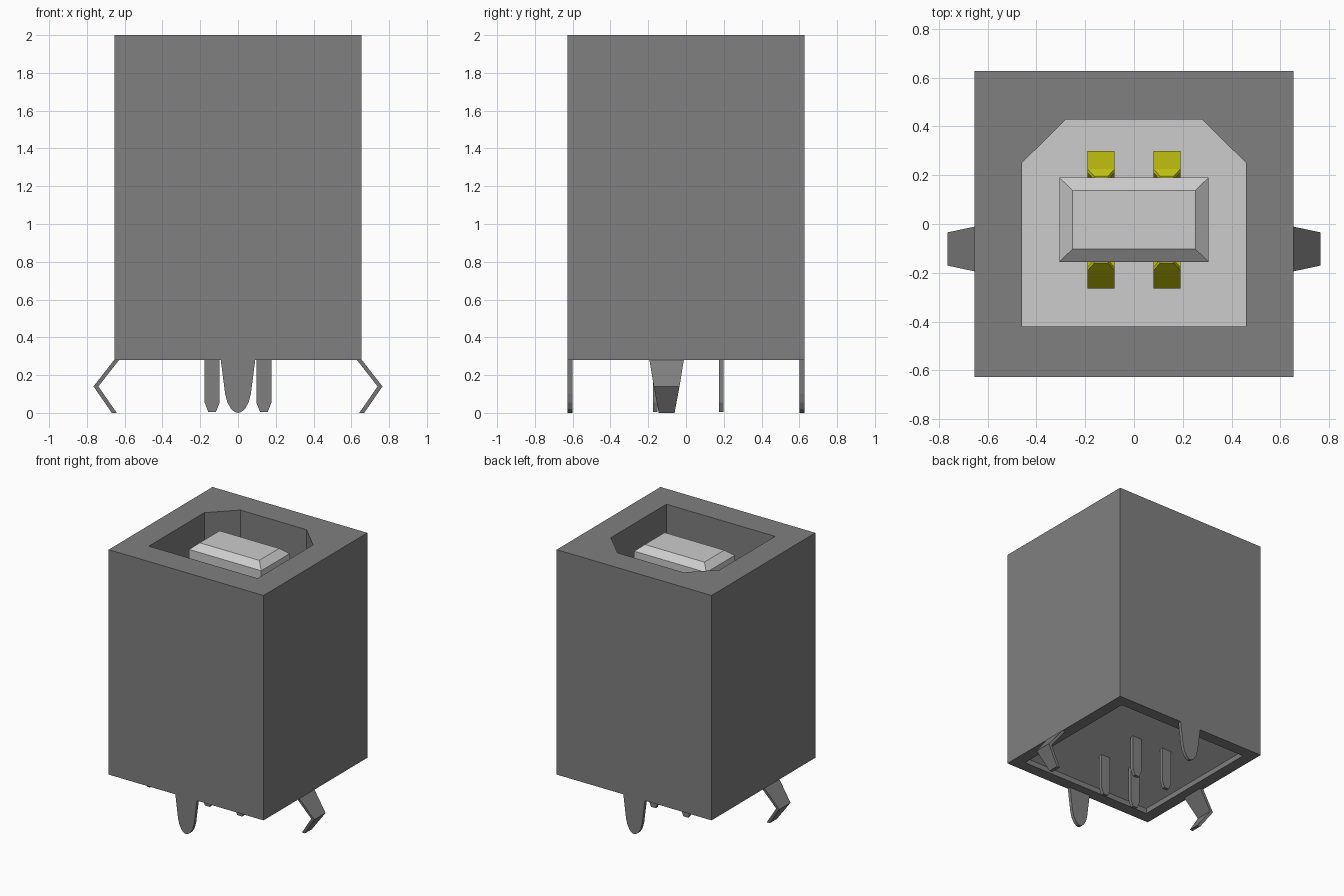
import bpy, bmesh, math
from mathutils import Matrix, Vector

if "Cube" in bpy.data.objects:
    bpy.data.objects.remove(bpy.data.objects["Cube"], do_unlink=True)


def material(name, rgb):
    m = bpy.data.materials.new(name)
    m.use_nodes = True
    m.diffuse_color = (*rgb, 1)
    m.node_tree.nodes["Principled BSDF"].inputs["Base Color"].default_value = (*rgb, 1)
    return m


grey = material("dark grey shell", (0.214, 0.214, 0.214))
pale = material("pale grey plastic", (0.604, 0.604, 0.604))
gold = material("yellow contact", (0.70, 0.70, 0.006))


def finish(name, bm, mat):
    bmesh.ops.recalc_face_normals(bm, faces=bm.faces)
    me = bpy.data.meshes.new(name)
    bm.to_mesh(me)
    bm.free()
    me.materials.append(mat)
    ob = bpy.data.objects.new(name, me)
    bpy.context.collection.objects.link(ob)
    return ob


def loft(name, rings, mat):
    """Closed solid through rings of equal point count."""
    bm = bmesh.new()
    vs = [[bm.verts.new(p) for p in r] for r in rings]
    n = len(vs[0])
    for a, b in zip(vs, vs[1:]):
        for i in range(n):
            j = (i + 1) % n
            bm.faces.new((a[i], a[j], b[j], b[i]))
    bm.faces.new(vs[0][::-1])
    bm.faces.new(vs[-1])
    return finish(name, bm, mat)


def prism(name, pts, lo, hi, mat, along_y=False):
    """Extrude an outline along z, or an x-z outline along y."""
    if along_y:
        return loft(name, [[(x, w, z) for x, z in pts] for w in (lo, hi)], mat)
    return loft(name, [[(x, y, w) for x, y in pts] for w in (lo, hi)], mat)


def rect(x0, x1, y0, y1):
    return [(x0, y0), (x1, y0), (x1, y1), (x0, y1)]


def ribbon(name, sections, t, origin, turn, mat):
    """Bent strip: sections are (outward, height, half width)."""
    m = Matrix.Translation(origin) @ Matrix.Rotation(turn, 4, 'Z')
    rings = [[m @ Vector(p) for p in ((o, -h, z), (o, h, z), (o - t, h, z), (o - t, -h, z))]
             for o, z, h in sections]
    return loft(name, rings, mat)


def cut(target, cutter):
    mod = target.modifiers.new("cut", 'BOOLEAN')
    mod.operation = 'DIFFERENCE'
    mod.solver = 'EXACT'
    mod.object = cutter
    bpy.ops.object.select_all(action='DESELECT')
    bpy.context.view_layer.objects.active = target
    target.select_set(True)
    bpy.ops.object.modifier_apply(modifier=mod.name)
    bpy.data.objects.remove(cutter, do_unlink=True)


# Shell with a chamfered socket on top and a pocket underneath
FLOOR = 1.03
socket = [(-0.46, -0.42), (0.46, -0.42), (0.46, 0.25),
          (0.28, 0.428), (-0.28, 0.428), (-0.46, 0.25)]
shell = prism("shell", rect(-0.655, 0.655, -0.627, 0.627), 0.28, 2.0, grey)
cut(shell, prism("socket_cutter", socket, 0.5, 2.2, grey))
cut(shell, prism("pocket_cutter", rect(-0.565, 0.565, -0.537, 0.537), 0.1, 0.6, grey))

# Plastic insert: base plate, socket floor and bevelled tongue
prism("insert_base", rect(-0.565, 0.565, -0.537, 0.537), 0.32, 0.6, pale)
prism("socket_floor", socket, 0.6, FLOOR, pale)
MID = 0.0175
loft("tongue", [[(x, y + MID, z) for x, y in rect(-a, a, -b, b)]
                for z, a, b in ((FLOOR, 0.305, 0.1725), (1.915, 0.305, 0.1725),
                                (1.96, 0.252, 0.12))], pale)

# Sprung contacts on both faces of the tongue
spring = [(0.178, 1.80, 0.028), (0.208, 1.74, 0.055), (0.2825, 1.5, 0.055),
          (0.178, 1.2, 0.055), (0.178, FLOOR, 0.055)]
for side, turn in (("back", math.pi / 2), ("front", -math.pi / 2)):
    for hand, x in (("left", 0.135), ("right", -0.135)):
        ribbon(f"contact_{side}_{hand}", spring, 0.015, (x, MID, 0), turn, gold)

# Solder pins below the base plate
for side, y in (("back", 0.187), ("front", -0.163)):
    for hand, x in (("left", 0.137), ("right", -0.137)):
        pin = [(x + dx, z) for dx, z in ((-0.04, 0.33), (-0.04, 0.055), (-0.02, 0.004),
                                         (0.02, 0.004), (0.04, 0.055), (0.04, 0.33))]
        prism(f"pin_{side}_{hand}", pin, y - 0.0125, y + 0.0125, grey, True)

# Rounded tabs at the front and back edges
half = [(0.092, 0.285), (0.068, 0.10), (0.056, 0.055), (0.036, 0.02), (0.016, 0.004)]
tab = half + [(0, 0)] + [(-x, z) for x, z in reversed(half)]
prism("tab_front", tab, -0.627, -0.602, grey, True)
prism("tab_back", tab, 0.602, 0.627, grey, True)

# Bent snap clips on both sides
for hand, s in (("left", 1), ("right", -1)):
    clip = [(0.652, 0.285, 0.092), (0.765, 0.14, 0.068), (0.668, 0.0, 0.042)]
    ribbon(f"clip_{hand}", clip, 0.026, (0, -0.1025, 0), 0 if s > 0 else math.pi, grey)
